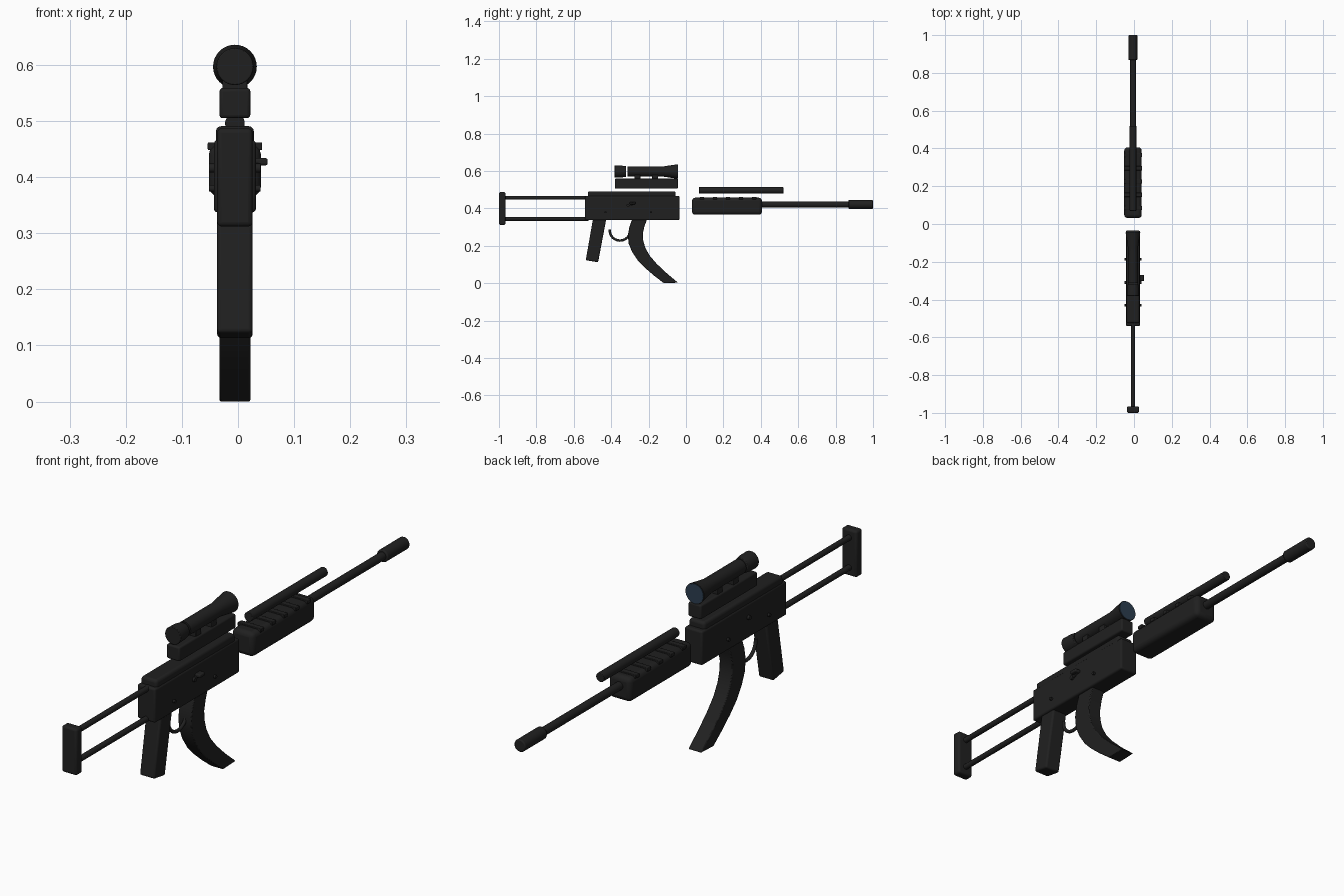
import bpy, bmesh, math
from mathutils import Matrix, Vector

if "Cube" in bpy.data.objects:
    bpy.data.objects.remove(bpy.data.objects["Cube"])

CX = -0.0055  # centre line (the side handle shifts the bounds)

def mat(name, c):
    m = bpy.data.materials.new(name)
    m.diffuse_color = (*c, 1)
    m.use_nodes = True
    m.node_tree.nodes["Principled BSDF"].inputs["Base Color"].default_value = m.diffuse_color
    return m

BLACK = mat("matte black", (0.0145, 0.0145, 0.0145))
LENS = mat("lens blue", (0.025, 0.048, 0.08))

def finish(name, bm, material=BLACK, bevel=0, seg=3):
    bmesh.ops.recalc_face_normals(bm, faces=bm.faces[:])
    me = bpy.data.meshes.new(name)
    bm.to_mesh(me)
    bm.free()
    ob = bpy.data.objects.new(name, me)
    bpy.context.collection.objects.link(ob)
    me.materials.append(material)
    if bevel:
        b = ob.modifiers.new("bevel", 'BEVEL')
        b.width, b.segments, b.limit_method = bevel, seg, 'ANGLE'
        b.angle_limit = math.radians(40)
    bpy.ops.object.select_all(action='DESELECT')
    ob.select_set(True)
    bpy.context.view_layer.objects.active = ob
    bpy.ops.object.shade_smooth_by_angle(angle=math.radians(35))
    return ob

def box(name, x, y, z, bevel=0, seg=3, tilt=0):
    """Box from (min, max) ranges; x is relative to the centre line."""
    bm = bmesh.new()
    size = Matrix.Diagonal((x[1] - x[0], y[1] - y[0], z[1] - z[0], 1))
    loc = Matrix.Translation((CX + sum(x) / 2, sum(y) / 2, sum(z) / 2))
    bmesh.ops.create_cube(bm, size=1, matrix=loc @ Matrix.Rotation(tilt, 4, 'X') @ size)
    return finish(name, bm, bevel=bevel, seg=seg)

def lathe(name, z, prof, material=BLACK, n=32, bevel=0):
    """Solid of (y, radius) rings around an axis along y."""
    bm = bmesh.new()
    rings = [[bm.verts.new((CX + r * math.cos(2 * math.pi * i / n), y,
                            z + r * math.sin(2 * math.pi * i / n))) for i in range(n)]
             for y, r in prof]
    for a, b in zip(rings, rings[1:]):
        for i in range(n):
            bm.faces.new((a[i], a[(i + 1) % n], b[(i + 1) % n], b[i]))
    bm.faces.new(rings[0])
    bm.faces.new(rings[-1])
    return finish(name, bm, material, bevel, 2)

def side_pin(name, x0, x1, y, z, r):
    bm = bmesh.new()
    m = Matrix.Translation((CX + (x0 + x1) / 2, y, z)) @ Matrix.Rotation(math.pi / 2, 4, 'Y')
    bmesh.ops.create_cone(bm, cap_ends=True, segments=16, radius1=r, radius2=r,
                          depth=x1 - x0, matrix=m)
    return finish(name, bm)

# Stock: butt pad and two rods
box("butt_pad", (-.0315, .0315), (-1, -.965), (.312, .487), .008)
for name, z in (("upper_stock_rod", .457), ("lower_stock_rod", .344)):
    lathe(name, z, [(-.975, .0105), (-.52, .0105)], n=20)

# Receiver and its cover
box("receiver", (-.0375, .0375), (-.54, -.035), (.337, .466), .007)
box("receiver_cover", (-.034, .034), (-.525, -.055), (.45, .491), .01)

# Side pins, selector lever and charging handle
for i, y in enumerate((-.43, -.187)):
    side_pin(f"receiver_pin_{i}", -.046, .046, y, .38, .006)
side_pin("selector_pin", -.046, .046, -.31, .416, .008)
box("selector_lever", (.036, .044), (-.318, -.272), (.416, .427), .002, 2, math.radians(20))
box("charging_handle", (.03, .0585), (-.302, -.27), (.421, .434), .004)

# Pistol grip: tapered block leaning back
bm = bmesh.new()
side = [(-.497, .345), (-.426, .345), (-.470, .112), (-.536, .123)]
a, b = ([bm.verts.new((CX + s * .0315, y, z)) for y, z in side] for s in (-1, 1))
bm.faces.new(a)
bm.faces.new(b)
for i in range(4):
    j = (i + 1) % 4
    bm.faces.new((a[i], a[j], b[j], b[i]))
finish("pistol_grip", bm, bevel=.007)

# Curved magazine: back and front edges follow quadratic-like curves
back = [(-.287, .345), (-.303, .30), (-.311, .255), (-.306, .21), (-.287, .165),
        (-.257, .12), (-.217, .08), (-.170, .04), (-.118, .0)]
front = [(-.207, .345), (-.222, .305), (-.231, .265), (-.229, .23), (-.218, .19),
         (-.194, .147), (-.158, .105), (-.105, .055), (-.043, .003)]
bm = bmesh.new()
secs = [[bm.verts.new((CX + x, y, z)) for x, (y, z) in
         ((-.0275, p), (.0275, p), (.0275, q), (-.0275, q))] for p, q in zip(back, front)]
for s, t in zip(secs, secs[1:]):
    for i in range(4):
        j = (i + 1) % 4
        bm.faces.new((s[i], s[j], t[j], t[i]))
bm.faces.new(secs[0])
bm.faces.new(secs[-1])
finish("magazine", bm, bevel=.003, seg=2)

# Trigger guard: bent round bar, an arc below the receiver
bm = bmesh.new()
rings = []
for k in range(25):
    t = math.radians(175 + 185 * k / 24)
    d = Vector((0, math.cos(t), math.sin(t)))
    c = Vector((CX, -.353, .283)) + d * .055
    rings.append([bm.verts.new(c + .0065 * (d * math.cos(u) + Vector((1, 0, 0)) * math.sin(u)))
                  for u in (2 * math.pi * i / 12 for i in range(12))])
for s, t in zip(rings, rings[1:]):
    for i in range(12):
        j = (i + 1) % 12
        bm.faces.new((s[i], s[j], t[j], t[i]))
bm.faces.new(rings[0])
bm.faces.new(rings[-1])
finish("trigger_guard", bm)

# Handguard with cross ribs
box("handguard", (-.0465, .0465), (.032, .406), (.366, .457), .017, 3)
for i in range(5):
    y = .085 + .07 * i
    box(f"handguard_rib_{i}", (-.0485, .0485), (y - .011, y + .011), (.448, .462), .002, 2)

# Gas tube, barrel and muzzle
lathe("gas_tube", .496, [(.07, .0175), (.52, .0175)], bevel=.002)
lathe("barrel", .421, [(.38, .0155), (.90, .0155)])
lathe("muzzle", .421, [(.868, .0235), (1.0, .0235)], bevel=.004)

# Scope: mount, lugs, eyepiece, tube with flared front, lens
box("scope_mount", (-.0275, .0275), (-.38, -.043), (.505, .559), .006)
for i, y in enumerate((-.26, -.165)):
    box(f"scope_lug_{i}", (-.022, .022), (y - .016, y + .016), (.55, .58), .002, 2)
lathe("scope_eyepiece", .597, [(-.381, .033), (-.345, .032), (-.32, .028)], bevel=.002)
lathe("scope_tube", .597, [(-.313, .0275), (-.12, .0275), (-.045, .039)])
lathe("scope_lens", .597, [(-.05, .0365), (-.043, .0365)], LENS)
